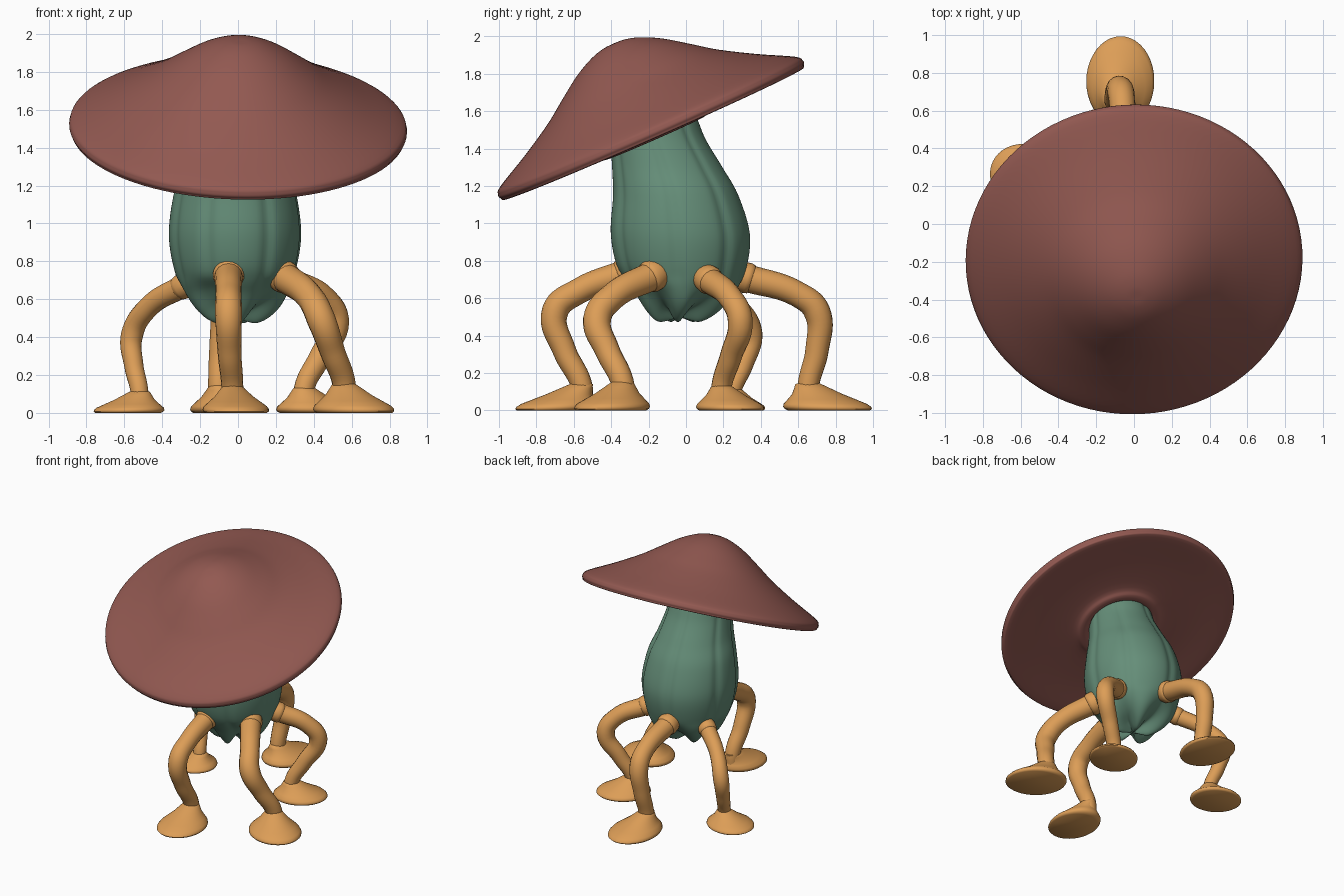
import bpy, bmesh, math
from mathutils import Vector, Matrix

cube = bpy.data.objects.get("Cube")
if cube:
    bpy.data.objects.remove(cube, do_unlink=True)


def material(name, rgb):
    m = bpy.data.materials.new(name)
    m.use_nodes = True
    m.diffuse_color = (*rgb, 1)
    m.node_tree.nodes["Principled BSDF"].inputs["Base Color"].default_value = (*rgb, 1)
    return m


MAROON = material("maroon cap", (0.29, 0.10, 0.083))
GREEN = material("dull green", (0.13, 0.27, 0.19))
OCHRE = material("ochre", (0.72, 0.34, 0.095))


def finish(obj, mat, angle=50):
    obj.data.materials.clear()
    obj.data.materials.append(mat)
    bpy.ops.object.select_all(action="DESELECT")
    obj.select_set(True)
    bpy.context.view_layer.objects.active = obj
    bpy.ops.object.shade_smooth_by_angle(angle=math.radians(angle))


def loft(name, rings, mat, angle=50):
    """Skin a stack of closed rings and cap both ends."""
    bm = bmesh.new()
    loops = [[bm.verts.new(p) for p in ring] for ring in rings]
    n = len(loops[0])
    for a, b in zip(loops, loops[1:]):
        for i in range(n):
            j = (i + 1) % n
            bm.faces.new((a[i], a[j], b[j], b[i]))
    bm.faces.new(loops[0][::-1])
    bm.faces.new(loops[-1])
    bmesh.ops.recalc_face_normals(bm, faces=bm.faces)
    me = bpy.data.meshes.new(name)
    bm.to_mesh(me)
    bm.free()
    obj = bpy.data.objects.new(name, me)
    bpy.context.collection.objects.link(obj)
    finish(obj, mat, angle)
    return obj


def smooth_rows(rows, steps):
    """Catmull-Rom interpolation through rows of numbers."""
    out = []
    for i in range(len(rows) - 1):
        p = [rows[max(0, min(len(rows) - 1, i + k))] for k in (-1, 0, 1, 2)]
        for s in range(steps):
            t = s / steps
            out.append([0.5 * (2 * b + (c - a) * t + (2 * a - 5 * b + 4 * c - d) * t * t
                               + (3 * b - a - 3 * c + d) * t ** 3) for a, b, c, d in zip(*p)])
    return out + [list(rows[-1])]


def circle(n):
    return [2 * math.pi * i / n for i in range(n)]


# Cap: lathed profile (radius, height), then tilted forward
cap_profile = smooth_rows([
    (0.20, 0.03), (0.25, -0.03), (0.30, -0.035), (0.36, -0.01), (0.60, -0.005),
    (0.85, -0.015), (0.885, 0.0), (0.89, 0.025), (0.86, 0.06), (0.68, 0.155),
    (0.50, 0.26), (0.38, 0.345), (0.25, 0.435), (0.14, 0.49), (0.06, 0.512), (0.004, 0.515)], 4)
cap = loft("cap", [[(r * math.cos(a), r * math.sin(a), h) for a in circle(96)]
                   for r, h in cap_profile], MAROON, 70)
cap.matrix_world = (Matrix.Translation((0, -0.18, 1.49))
                    @ Matrix.Rotation(math.radians(1.6), 4, "Y")
                    @ Matrix.Rotation(math.radians(23.7), 4, "X"))

# Body: rows of height, centre y, half width, half depth
body_rows = smooth_rows([
    (0.50, -0.03, 0.02, 0.02), (0.51, -0.03, 0.11, 0.11), (0.56, -0.01, 0.20, 0.19),
    (0.64, 0.0, 0.27, 0.265), (0.75, -0.02, 0.32, 0.34), (0.94, -0.03, 0.35, 0.372),
    (1.15, -0.055, 0.325, 0.335), (1.30, -0.10, 0.275, 0.295), (1.45, -0.15, 0.24, 0.255),
    (1.58, -0.18, 0.22, 0.23), (1.70, -0.20, 0.17, 0.17)], 6)
creases = [math.radians(d) for d in (-115, -60, -5, 42, 100, 160, 205)]


def body_point(z, cy, rx, ry, a):
    groove = sum(math.exp(-(math.remainder(a - c, 2 * math.pi) / 0.09) ** 2) for c in creases)
    low = max(0, min(1, (0.72 - z) / 0.2))
    k = 1 - 0.035 * groove * (1 - low) + 0.09 * low * math.cos(5 * a + 0.6)
    drop = 0.035 * low * math.cos(5 * a + 0.6) * min(1, rx / 0.1)
    return (-0.015 + rx * k * math.cos(a), cy + ry * k * math.sin(a), z - drop)


loft("body", [[body_point(*row, a) for a in circle(112)] for row in body_rows], GREEN, 70)


# Legs: bent tubes with a flared hip
def leg(name, points, width):
    cu = bpy.data.curves.new(name, "CURVE")
    cu.dimensions = "3D"
    cu.bevel_depth = 1
    cu.bevel_resolution = 6
    cu.resolution_u = 8
    cu.use_fill_caps = True
    sp = cu.splines.new("BEZIER")
    sp.bezier_points.add(len(points) - 1)
    scales = (1.1, 1.0, 1.05, 0.92, 0.85, 0.8)
    for bp, co, s in zip(sp.bezier_points, points, scales):
        bp.co = co
        bp.radius = width * s
        bp.handle_left_type = bp.handle_right_type = "AUTO"
    obj = bpy.data.objects.new(name, cu)
    bpy.context.collection.objects.link(obj)
    bpy.ops.object.select_all(action="DESELECT")
    obj.select_set(True)
    bpy.context.view_layer.objects.active = obj
    bpy.ops.object.convert(target="MESH")
    finish(bpy.context.view_layer.objects.active, OCHRE)
    # Hip collar
    hip, out = Vector(points[0]), (Vector(points[1]) - Vector(points[0])).normalized()
    turn = out.to_track_quat("Z", "Y")
    loft(name + "_hip_collar",
         [[hip + turn @ Vector((r * width * math.cos(a), r * width * math.sin(a), d))
           for a in circle(24)]
          for r, d in ((1.0, -0.06), (1.18, -0.03), (1.22, 0.01), (1.15, 0.03), (0.9, 0.04))], OCHRE)


# Feet: flat teardrop mounds that rise toward the ankle
def foot(name, centre, ankle, long, wide, angle):
    direction = math.radians(angle)
    fx, fy = math.cos(direction), math.sin(direction)
    rings = []
    for t, s in ((0, 0.93), (0.06, 0.99), (0.14, 1), (0.25, 0.95), (0.42, 0.78),
                 (0.62, 0.58), (0.85, 0.41), (1, 0.30), (1.1, 0.15)):
        w = t ** 1.2 if t < 1 else 1
        cx = centre[0] + (ankle[0] - centre[0]) * w
        cy = centre[1] + (ankle[1] - centre[1]) * w
        rings.append([(cx + s * (long * math.cos(a) * fx - wide * math.sin(a) * fy),
                       cy + s * (long * math.cos(a) * fy + wide * math.sin(a) * fx),
                       t * ankle[2]) for a in circle(40)])
    loft(name, rings, OCHRE, 60)


limbs = {
    "front": ([(-0.05, -0.33, 0.73), (-0.05, -0.57, 0.64), (-0.05, -0.70, 0.53),
               (-0.045, -0.65, 0.32), (-0.03, -0.56, 0.14), (-0.03, -0.55, 0.05)],
              0.068, (-0.01, -0.71), 0.21, 0.175, -90),
    "left_front": ([(0.24, -0.18, 0.72), (0.38, -0.39, 0.61), (0.44, -0.475, 0.49),
                    (0.50, -0.42, 0.32), (0.56, -0.34, 0.15), (0.56, -0.33, 0.05)],
                   0.072, (0.615, -0.40), 0.225, 0.19, -35),
    "left_back": ([(0.27, 0.12, 0.70), (0.46, 0.24, 0.60), (0.52, 0.29, 0.48),
                   (0.43, 0.24, 0.29), (0.35, 0.19, 0.13), (0.35, 0.185, 0.05)],
                  0.064, (0.40, 0.24), 0.20, 0.175, 30),
    "back": ([(-0.06, 0.32, 0.71), (-0.06, 0.60, 0.62), (-0.07, 0.70, 0.53),
              (-0.09, 0.70, 0.32), (-0.10, 0.655, 0.14), (-0.10, 0.65, 0.05)],
             0.068, (-0.07, 0.765), 0.235, 0.18, 90),
    "right_back": ([(-0.29, 0.14, 0.67), (-0.47, 0.27, 0.56), (-0.56, 0.35, 0.41),
                    (-0.55, 0.31, 0.25), (-0.52, 0.25, 0.11), (-0.52, 0.24, 0.04)],
                   0.056, (-0.58, 0.25), 0.19, 0.17, 155),
}
for side, (path, width, centre, long, wide, angle) in limbs.items():
    leg(side + "_leg", path, width)
    foot(side + "_foot", centre, path[4], long, wide, angle)
